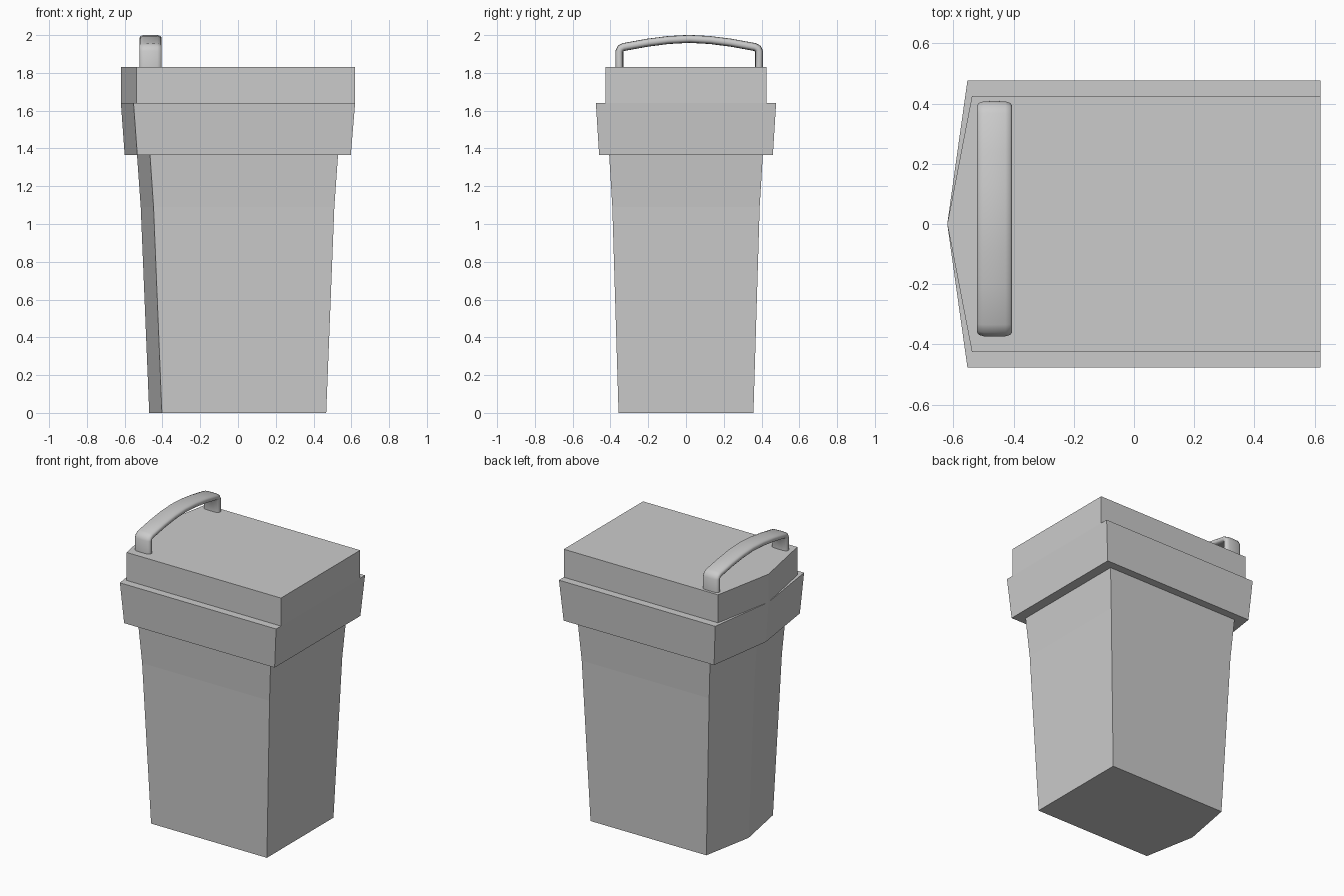
import bpy, bmesh
from mathutils import Vector

if "Cube" in bpy.data.objects:
    bpy.data.objects.remove(bpy.data.objects["Cube"])


def loft(name, rings, smooth=False):
    """Skin a list of equal-length rings and cap both ends."""
    bm = bmesh.new()
    loops = [[bm.verts.new(p) for p in ring] for ring in rings]
    n = len(loops[0])
    for a, b in zip(loops, loops[1:]):
        for i in range(n):
            j = (i + 1) % n
            bm.faces.new((a[i], a[j], b[j], b[i]))
    bm.faces.new(loops[0][::-1])
    bm.faces.new(loops[-1])
    bmesh.ops.recalc_face_normals(bm, faces=bm.faces)
    mesh = bpy.data.meshes.new(name)
    bm.to_mesh(mesh)
    bm.free()
    obj = bpy.data.objects.new(name, mesh)
    bpy.context.collection.objects.link(obj)
    if smooth:
        bpy.ops.object.select_all(action='DESELECT')
        obj.select_set(True)
        bpy.context.view_layer.objects.active = obj
        bpy.ops.object.shade_smooth_by_angle(angle=1.0)
    return obj


def outline(z, tip, shoulder, back, half):
    """Five-sided bin outline with its point towards -x."""
    return [(tip, 0, z), (shoulder, -half, z), (back, -half, z),
            (back, half, z), (shoulder, half, z)]


# Tapered body, flaring slightly near the top
loft("bin_body", [outline(0, -0.47, -0.403, 0.467, 0.357),
                  outline(1.09, -0.515, -0.447, 0.51, 0.39),
                  outline(1.37, -0.535, -0.466, 0.53, 0.407)])

# Flared rim collar
loft("rim", [outline(1.365, -0.60, -0.533, 0.597, 0.46),
             outline(1.64, -0.62, -0.553, 0.62, 0.477)])

# Lid block
loft("lid", [outline(1.64, -0.62, -0.538, 0.62, 0.425),
             outline(1.83, -0.62, -0.538, 0.62, 0.425)])

# Arched handle: half path mirrored about its centre, swept with a flat rounded section
cx, cy = -0.463, 0.017
half_path = [(-0.37, 1.825), (-0.37, 1.915), (-0.363, 1.929), (-0.347, 1.937),
             (-0.22, 1.96), (-0.11, 1.974)]
path = half_path + [(0, 1.98)] + [(-y, z) for y, z in reversed(half_path)]
path = [Vector(p) for p in path]
section = [(0.058, 0.007), (0.052, 0.015), (0.036, 0.02), (0, 0.021)]
section += [(-u, v) for u, v in reversed(section[:3])]
section += [(u, -v) for u, v in reversed(section)]
rings = []
for i, p in enumerate(path):
    t = (path[min(i + 1, len(path) - 1)] - path[max(i - 1, 0)]).normalized()
    normal = Vector((-t.y, t.x))
    rings.append([(cx + u, cy + p.x + normal.x * v, p.y + normal.y * v)
                  for u, v in section])
loft("handle", rings, smooth=True)
